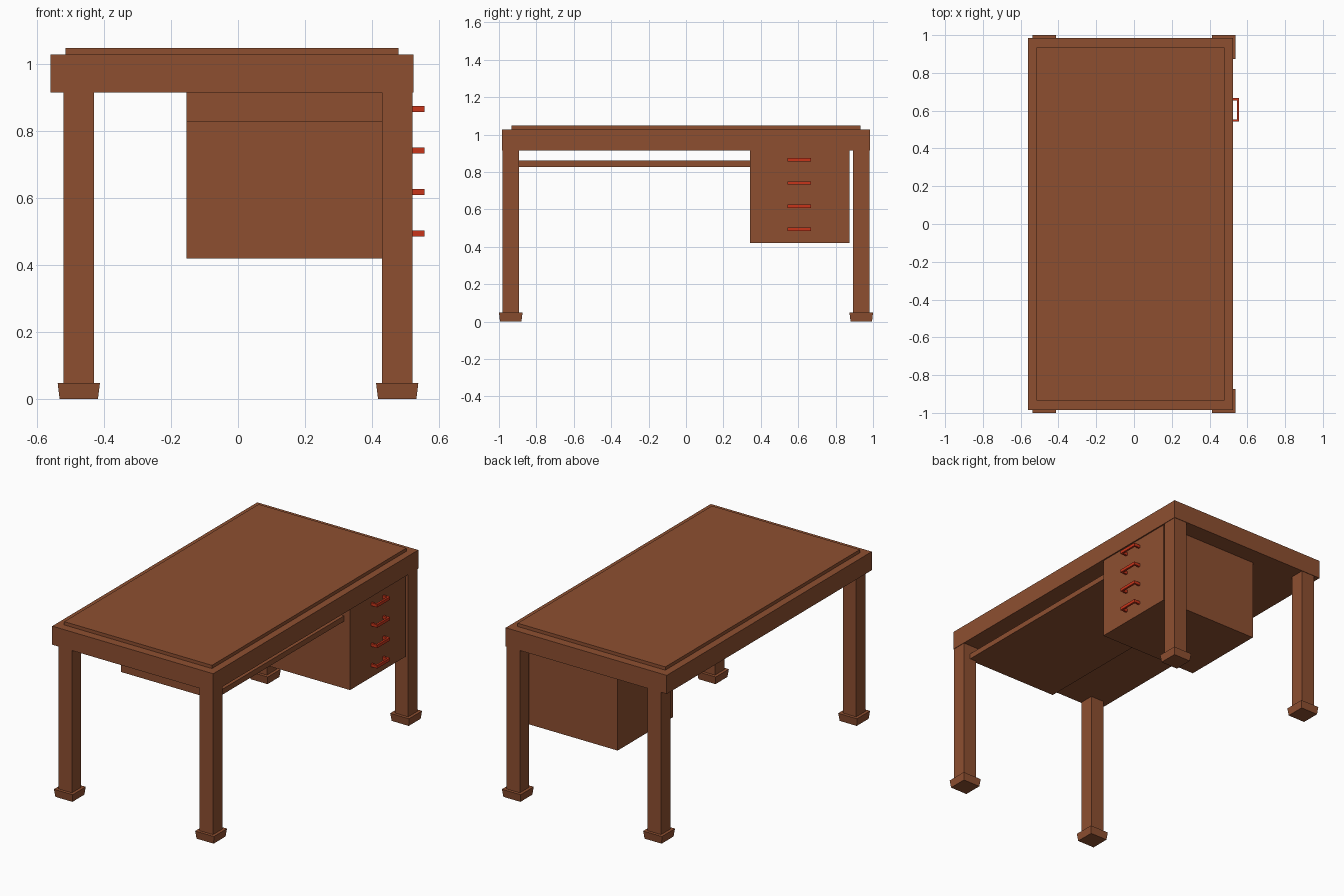
import bpy, bmesh

if "Cube" in bpy.data.objects:
    bpy.data.objects.remove(bpy.data.objects["Cube"])


def material(name, color):
    m = bpy.data.materials.new(name)
    m.diffuse_color = color
    m.use_nodes = True
    m.node_tree.nodes["Principled BSDF"].inputs["Base Color"].default_value = m.diffuse_color
    return m


WOOD = material("brown_wood", (0.27, 0.078, 0.03, 1))
RED = material("red_metal", (0.58, 0.035, 0.01, 1))


def finish(name, bm, mat):
    bmesh.ops.recalc_face_normals(bm, faces=bm.faces)
    mesh = bpy.data.meshes.new(name)
    bm.to_mesh(mesh)
    bm.free()
    mesh.materials.append(mat)
    ob = bpy.data.objects.new(name, mesh)
    bpy.context.collection.objects.link(ob)
    return ob


def box(name, x, y, z, mat=WOOD, bottom_scale=1.0):
    """Box from (min, max) ranges; bottom_scale tapers the lower face."""
    bm = bmesh.new()
    bmesh.ops.create_cube(bm, size=1)
    for v in bm.verts:
        s = bottom_scale if v.co.z < 0 else 1.0
        v.co = [(r[0] + r[1]) / 2 + c * (r[1] - r[0]) * k
                for r, c, k in zip((x, y, z), v.co, (s, s, 1))]
    return finish(name, bm, mat)


def drawer_handle(name, z):
    """U-shaped pull: flat profile extruded upward."""
    x0, x1, y0, y1, t = 0.51, 0.557, 0.542, 0.667, 0.012
    profile = [(x0, y0), (x1, y0), (x1, y1), (x0, y1),
               (x0, y1 - t), (x1 - t, y1 - t), (x1 - t, y0 + t), (x0, y0 + t)]
    bm = bmesh.new()
    face = bm.faces.new([bm.verts.new((px, py, z - 0.009)) for px, py in profile])
    ext = bmesh.ops.extrude_face_region(bm, geom=[face])
    top = [g for g in ext["geom"] if isinstance(g, bmesh.types.BMVert)]
    bmesh.ops.translate(bm, verts=top, vec=(0, 0, 0.018))
    finish(name, bm, RED)


# Table top with raised writing panel
box("table_top", (-0.56, 0.523), (-0.985, 0.985), (0.914, 1.027))
box("writing_panel", (-0.515, 0.479), (-0.934, 0.934), (1.02, 1.047))

# Legs with tapered feet
for sx, xn in ((-1, "left"), (1, "right")):
    for sy, yn in ((-1, "front"), (1, "back")):
        cx, cy = sx * 0.475, sy * 0.937
        box(f"{yn}_{xn}_leg", (cx - 0.045, cx + 0.045),
            (cy - 0.045, cy + 0.045), (0.04, 0.92))
        box(f"{yn}_{xn}_foot", (cx - 0.063, cx + 0.063),
            (cy - 0.063, cy + 0.063), (0, 0.047), bottom_scale=0.91)

# Drawer cabinet
box("drawer_cabinet", (-0.153, 0.515), (0.341, 0.875), (0.419, 0.92))
for i in range(4):
    drawer_handle(f"drawer_handle_{i + 1}", 0.865 - i * 0.124)

# Open shelf and its end panel beside the front legs
box("shelf", (-0.153, 0.475), (-0.905, 0.345), (0.827, 0.86))
box("shelf_end_panel", (-0.153, 0.475), (-0.906, -0.892), (0.827, 0.92))
